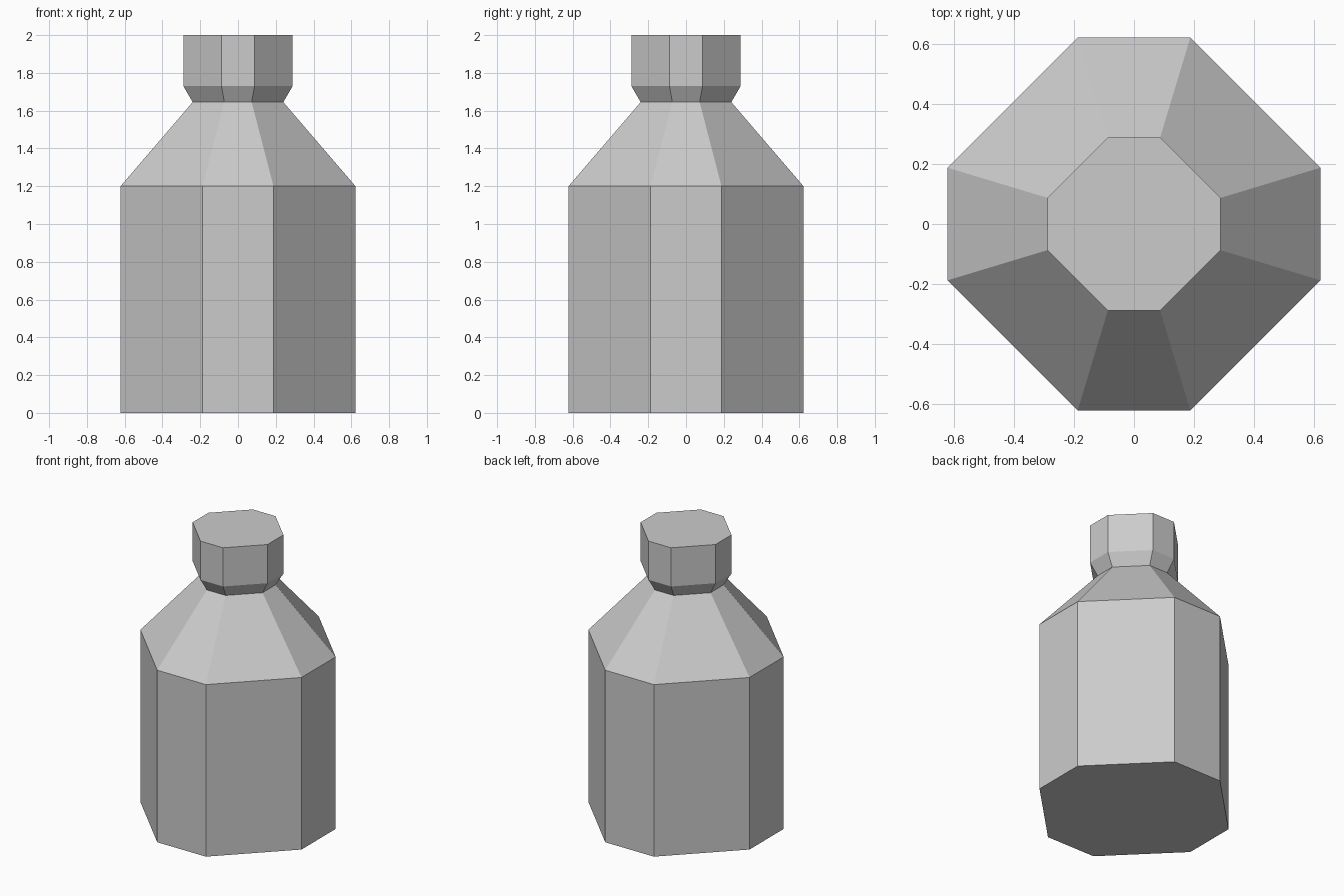
import bpy
import bmesh

cube = bpy.data.objects.get("Cube")
if cube:
    bpy.data.objects.remove(cube, do_unlink=True)

GREY = (0.6, 0.6, 0.6, 1.0)
grey = bpy.data.materials.new("plain_grey")
grey.use_nodes = True
grey.diffuse_color = GREY
grey.node_tree.nodes["Principled BSDF"].inputs["Base Color"].default_value = GREY

FLAT = 0.302  # half length of each straight side relative to the radius


def octagon(bm, half, z):
    """Ring of eight vertices: a square with cut corners."""
    f = half * FLAT
    corners = []
    x, y, x2, y2 = half, -f, half, f
    for _ in range(4):
        corners += [(x, y), (x2, y2)]
        x, y, x2, y2 = -y, x, -y2, x2
    return [bm.verts.new((a, b, z)) for a, b in corners]


def loft(name, profile, bottom=False, top=False):
    """Flat-sided shell through a list of (half width, height) rings."""
    bm = bmesh.new()
    rings = [octagon(bm, half, z) for half, z in profile]
    for low, high in zip(rings, rings[1:]):
        for i in range(8):
            j = (i + 1) % 8
            bm.faces.new((low[i], low[j], high[j], high[i]))
    if bottom:
        bm.faces.new(rings[0][::-1])
    if top:
        bm.faces.new(rings[-1])
    mesh = bpy.data.meshes.new(name)
    bm.to_mesh(mesh)
    bm.free()
    mesh.materials.append(grey)
    obj = bpy.data.objects.new(name, mesh)
    bpy.context.collection.objects.link(obj)
    return obj


# Straight body with sloping shoulders
loft("bottle_body", [(0.622, 0), (0.622, 1.2), (0.24, 1.645)], bottom=True)

# Cap flaring out from the neck
loft("bottle_cap", [(0.24, 1.645), (0.289, 1.73), (0.289, 2.0)], top=True)
